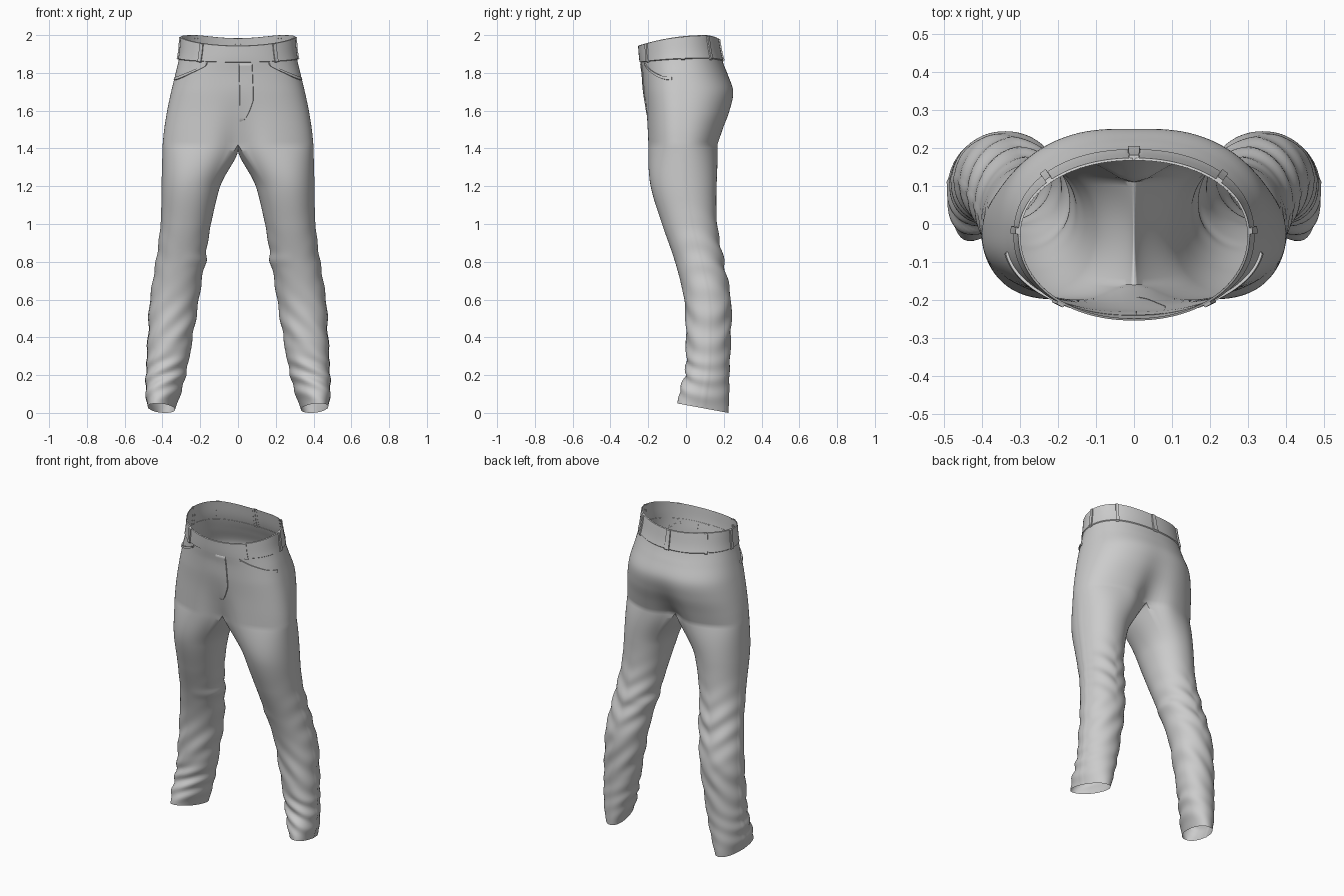
import bpy, bmesh
from math import sin, cos, pi, radians, exp, asin, copysign
from mathutils import Vector

if "Cube" in bpy.data.objects:
    bpy.data.objects.remove(bpy.data.objects["Cube"])

M, K = 54, 17            # outer points per half ring, inner-leg points
CROTCH = 1.42

# hips: height, half width, front y, back y, front hollow, back hollow
HIPS = [(1.42, .399, -.210, .180, .050, .070),
        (1.50, .391, -.212, .206, .030, .040),
        (1.60, .375, -.216, .240, .010, .016),
        (1.70, .354, -.224, .254, .000, .004),
        (1.80, .330, -.232, .218, .000, .000),
        (1.90, .308, -.243, .186, .000, .000),
        (2.00, .299, -.249, .168, .000, .000)]
# leg: height, inner x, outer x, front y, back y
LEG = [(0.00, .338, .474, -.045, .224),
       (0.08, .308, .486, -.032, .228),
       (0.20, .276, .484, -.003, .230),
       (0.40, .240, .475, .000, .237),
       (0.60, .207, .463, -.010, .238),
       (0.80, .176, .432, -.058, .200),
       (1.00, .143, .407, -.127, .165),
       (1.20, .095, .402, -.187, .162),
       (1.42, .020, .399, -.210, .178)]


def sample(table, z):
    """Smooth (cubic) lookup of a profile table."""
    n = len(table)
    k = max(i for i in range(n - 1) if i == 0 or table[i][0] <= z)
    p0, p1, p2, p3 = (table[max(0, min(n - 1, k + d))] for d in (-1, 0, 1, 2))
    h = p2[0] - p1[0]
    u = (z - p1[0]) / h
    out = []
    for c in range(1, len(p1)):
        m1 = (p2[c] - p0[c]) / (p2[0] - p0[0]) * h
        m2 = (p3[c] - p1[c]) / (p3[0] - p1[0]) * h
        out.append((2*u**3 - 3*u*u + 1) * p1[c] + (u**3 - 2*u*u + u) * m1
                   + (3*u*u - 2*u**3) * p2[c] + (u**3 - u*u) * m2)
    return out


def spow(v, e):
    return copysign(abs(v) ** e, v)


def hip_point(t, s):
    """Point on the hips: t = 0 front, pi/2 side, pi back."""
    w, yf, yb, nf, nb = sample(HIPS, s)
    e = 2 / (2.35 - .25 * max(0, (s - 1.7) / .3))
    yc = -.03
    x = w * spow(sin(t), e)
    c = -spow(cos(t), e)
    hollow = exp(-(x / .09) ** 2)
    y = yc + c * ((yb - yc - nb * hollow) if c > 0 else (yc - yf - nf * hollow))
    rim = -.055 * ((.1 - y) / .35) ** 2 - (.015 * ((y - .1) / .07) ** 2 if y > .1 else 0)
    return Vector((x, y, s + rim * max(0, (s - 1.8) / .2)))


def base_ring():
    """Closed ring at the crotch: outer arc plus the crotch seam on x = 0."""
    pts = [hip_point(pi * i / M, CROTCH) for i in range(M + 1)]
    pts[0].x = pts[M].x = 0
    for k in range(1, K + 1):
        f = k / (K + 1)
        p = pts[M].lerp(pts[0], f)
        pts.append(Vector((0, p.y, p.z - .035 * sin(pi * f))))
    return pts


BASE = base_ring()


def bump(v, mid, width):
    return exp(-((v - mid) / width) ** 2)


def leg_ring(z):
    xi, xo, yf, yb = sample(LEG, z)
    cx, cy, a, b = (xi + xo) / 2, (yf + yb) / 2, (xo - xi) / 2, (yb - yf) / 2
    u = (CROTCH - z) / .24
    blend = 1 if u >= 1 else 1 - (1 - u) ** 2
    shear = .16 * max(0, 1 - z / .8)
    pts = []
    for i in range(M + K + 1):
        ang = radians(-45 + 5 * i)
        sn, cs = sin(ang), cos(ang)
        # cloth folds: ankle front, back of the knee, inner knee
        d = .007 * bump(z, .17, .13) * sin(z * 62 + 4 * sn) * (.6 + .4 * cs)
        d += .006 * bump(z, .80, .17) * sin(z * 48 - 5 * abs(sn)) * (.5 - .5 * cs)
        d += .004 * bump(z, .45, .15) * sin(z * 40 + 6 * sn)
        d += .008 * bump(z, .81, .03) * max(0, -sn)
        d += .003 * (i == 27)                      # side seam ridge
        x = cx + (a + d) * spow(sn, .95)
        y = cy - (b + d) * spow(cs, .95)
        x -= shear * (y - cy)
        zz = z + .05 * (yb - y) / (yb - yf) * max(0, 1 - z / .3)
        p = Vector((x, y, zz))
        q = BASE[i] + Vector((0, 0, z - CROTCH))
        pts.append(q.lerp(p, blend))
    return pts


def finish(name, bm, mirror=False):
    me = bpy.data.meshes.new(name)
    bm.to_mesh(me)
    bm.free()
    ob = bpy.data.objects.new(name, me)
    bpy.context.collection.objects.link(ob)
    if mirror:
        mod = ob.modifiers.new("Mirror", 'MIRROR')
        mod.merge_threshold = .0005
    bpy.ops.object.select_all(action='DESELECT')
    ob.select_set(True)
    bpy.context.view_layer.objects.active = ob
    bpy.ops.object.shade_smooth_by_angle(angle=radians(50))
    return ob


def bridge(bm, lo, hi, closed):
    n = len(hi)
    for i in range(n if closed else n - 1):
        j = (i + 1) % n
        bm.faces.new((lo[i], lo[j], hi[j], hi[i]))


# Trouser body: one leg and half of the hips, mirrored
bm = bmesh.new()
rings = [[bm.verts.new(p) for p in leg_ring(1.405 * k / 110)] for k in range(111)]
rings.append([bm.verts.new(p) for p in BASE])
for lo, hi in zip(rings, rings[1:]):
    bridge(bm, lo, hi, True)
prev = rings[-1][:M + 1]
for k in range(1, 37):
    s = CROTCH + (2 - CROTCH) * k / 36
    row = [hip_point(pi * i / M, s) for i in range(M + 1)]
    row[0].x = row[M].x = 0
    row = [bm.verts.new(p) for p in row]
    bridge(bm, prev, row, False)
    prev = row
finish("trouser_body", bm, True)


def patch(name, f, nu, nv, height, edge=.03, mirror=False):
    """Raised cloth panel lying on the hips; f(u, v) gives (t, s)."""
    us = [0] + [edge + (1 - 2 * edge) * i / nu for i in range(nu + 1)] + [1]
    vs = [0] + [.03 + .94 * i / nv for i in range(nv + 1)] + [1]
    bm = bmesh.new()
    prev = None
    for v in vs:
        row = []
        for u in us:
            t, s = f(u, v)
            p = hip_point(t, s)
            dt = hip_point(t + .01, s) - hip_point(t - .01, s)
            ds = hip_point(t, s) - hip_point(t, s - .01)
            nrm = dt.cross(ds).normalized()
            inside = 0 < u < 1 and 0 < v < 1
            row.append(bm.verts.new(p + nrm * (height if inside else -.001)))
        if prev:
            bridge(bm, prev, row, False)
        prev = row
    return finish(name, bm, mirror)


def t_at(x, s):
    """Front angle for a given x."""
    return asin(min(1, x / sample(HIPS, s)[0]) ** 1.15)


# Waistband all round
patch("waistband", lambda u, v: (-pi + 2 * pi * u, 1.875 + .125 * v), 120, 6, .005, .002)

# Belt loops
for name, t, mirror in (("front_belt_loop", t_at(.2, 1.93), True),
                        ("side_belt_loop", 1.62, True),
                        ("back_belt_loop", pi - t_at(.23, 1.93), True),
                        ("centre_back_belt_loop", pi, False)):
    patch(name, lambda u, v, t=t: (t + .08 * (u - .5), 1.87 + .128 * v),
          2, 6, .012, .05, mirror)

# Fly flap with a curved lower end
patch("fly_flap", lambda u, v: (t_at(.006 + .07 * u * min(1, (v / .35)) ** .5 + .004 * u,
                                     1.54 + .33 * v), 1.54 + .33 * v),
      8, 24, .004, .04)

# Curved front pocket openings
patch("front_pocket_edge",
      lambda u, v: (.5 + .9 * u, 1.872 - .095 * sin(pi * u / 2) ** .7 - .016 + .016 * v),
      30, 2, .007, .02, True)
